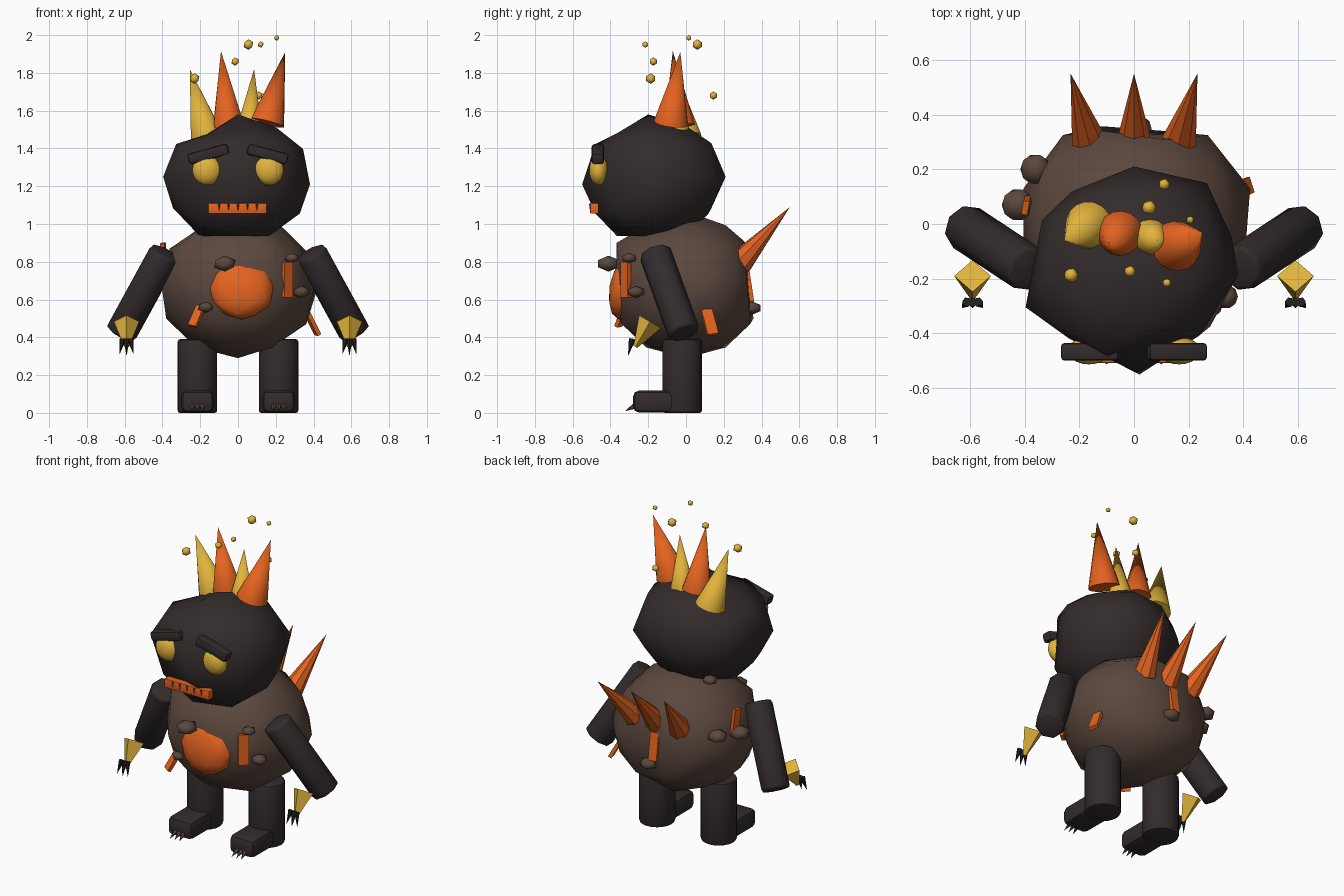
import bpy, bmesh, math
from mathutils import Vector, Matrix, Euler

cube = bpy.data.objects.get("Cube")
if cube:
    bpy.data.objects.remove(cube, do_unlink=True)


def material(name, r, g, b):
    m = bpy.data.materials.new(name)
    m.use_nodes = True
    m.diffuse_color = (r, g, b, 1)
    m.node_tree.nodes["Principled BSDF"].inputs["Base Color"].default_value = (r, g, b, 1)
    return m


CHARCOAL = material("charcoal", 0.033, 0.024, 0.025)
BROWN = material("rock brown", 0.105, 0.065, 0.048)
ORANGE = material("lava orange", 0.77, 0.125, 0.014)
YELLOW = material("ember yellow", 0.76, 0.455, 0.045)
BLACK = material("claw black", 0.015, 0.013, 0.013)


def finish(name, bm, mat, matrix, smooth=None):
    """Turn a bmesh into a placed object; smooth is the sharp-edge angle in degrees."""
    mesh = bpy.data.meshes.new(name)
    bm.to_mesh(mesh)
    bm.free()
    mesh.materials.append(mat)
    ob = bpy.data.objects.new(name, mesh)
    ob.matrix_world = matrix
    bpy.context.collection.objects.link(ob)
    if smooth:
        bpy.ops.object.select_all(action='DESELECT')
        ob.select_set(True)
        bpy.context.view_layer.objects.active = ob
        bpy.ops.object.shade_smooth_by_angle(angle=math.radians(smooth))


def bevel_sharp(bm, width):
    edges = [e for e in bm.edges if e.calc_face_angle(0) > 1]
    bmesh.ops.bevel(bm, geom=edges, offset=width, segments=2, profile=0.5, affect='EDGES')


def ball(name, loc, size, mat, detail=2, nudges=(), under=1, rot=(0, 0, 0)):
    """Scaled icosphere; under stretches the lower half, nudges move the vertex nearest a direction."""
    bm = bmesh.new()
    bmesh.ops.create_icosphere(bm, subdivisions=detail, radius=1)
    grabbed = [(max(bm.verts, key=lambda v: v.co.dot(Vector(d))), Vector(o)) for d, o in nudges]
    for v in bm.verts:
        v.co = Vector(a * b for a, b in zip(v.co, size))
        if v.co.z < 0:
            v.co.z *= under
    for v, offset in grabbed:
        v.co += offset
    finish(name, bm, mat, Matrix.Translation(loc) @ Euler(rot).to_matrix().to_4x4(), 60)


def cone(name, start, end, r1, r2, mat, sides=16, bevel=0, smooth=40):
    """Cone or cylinder from start to end."""
    a, b = Vector(start), Vector(end)
    bm = bmesh.new()
    bmesh.ops.create_cone(bm, cap_ends=True, segments=sides, radius1=r1, radius2=r2,
                          depth=(b - a).length)
    if bevel:
        bevel_sharp(bm, bevel)
    turn = (b - a).to_track_quat('Z', 'Y').to_matrix().to_4x4()
    finish(name, bm, mat, Matrix.Translation((a + b) / 2) @ turn, smooth)


def box(name, loc, size, mat, rot=(0, 0, 0), bevel=0):
    bm = bmesh.new()
    bmesh.ops.create_cube(bm, size=1)
    bmesh.ops.scale(bm, vec=size, verts=bm.verts)
    if bevel:
        bevel_sharp(bm, bevel)
    finish(name, bm, mat, Matrix.Translation(loc) @ Euler(rot).to_matrix().to_4x4(),
           40 if bevel else None)


# Boulder body
ball("body", (0, 0, 0.67), (0.425, 0.42, 0.38), BROWN, nudges=[
    ((0, 1, 0), (0, -0.09, 0)), ((0, -1, 0), (0, 0.05, 0)), ((0, 0, 1), (0, 0.05, 0)),
    ((0.95, 0.31, 0), (0.02, 0, 0)), ((0.59, 0.81, 0), (0.02, -0.015, 0)),
    ((-0.59, 0.81, 0), (-0.01, -0.015, 0)), ((0.28, 0.85, 0.45), (0, -0.05, 0.07)),
    ((0.28, -0.85, 0.45), (0, -0.01, 0.06)), ((-0.72, -0.53, 0.45), (0, 0, 0.05))])

# Head with a sloping crown, flattened face and underside
ball("head", (0, -0.18, 1.25), (0.385, 0.37, 0.33), CHARCOAL, under=1.12, nudges=[
    ((0, 0, 1), (0, -0.02, 0)), ((0, 0, -1), (0, 0, 0.055)),
    ((0.16, -0.5, 0.85), (0, 0, -0.05)), ((-0.43, -0.31, 0.85), (0, 0, -0.06)),
    ((-0.43, 0.31, 0.85), (0, 0, -0.055)), ((0.53, 0, 0.85), (0, 0, -0.02)),
    ((0.16, 0.5, 0.85), (0, 0, -0.015)), ((0.28, 0.85, 0.45), (0, 0, 0.03)),
    ((0, -1, 0), (0.02, 0, -0.04)), ((0, 1, 0), (0, 0.02, 0)),
    ((0.59, -0.81, 0), (0.01, 0.07, 0)), ((-0.59, -0.81, 0), (-0.01, 0.06, 0)),
    ((0.28, -0.85, 0.45), (0, 0.07, 0.02)), ((-0.28, -0.85, -0.45), (0, 0.07, 0)),
    ((-0.95, -0.31, 0), (-0.03, -0.01, 0)), ((-0.95, 0.31, 0), (0.03, 0.08, 0)),
    ((0.95, 0.31, 0), (-0.01, 0.02, 0)), ((0.95, -0.31, 0), (0.015, 0.11, -0.04)),
    ((0.59, 0.81, 0), (0.04, 0.03, 0))])

# Glowing belly
ball("belly_patch", (0.02, -0.335, 0.657), (0.175, 0.072, 0.163), ORANGE, rot=(-0.15, 0, 0))

# Limbs and face pieces on both sides
for s, side in ((1, "left"), (-1, "right")):
    cone(side + "_arm", (s * 0.385, -0.165, 0.85), (s * 0.62, -0.01, 0.42),
         0.087, 0.087, CHARCOAL, 8, 0.016, 50)
    cone(side + "_hand", (s * 0.59, -0.19, 0.483), (s * 0.59, -0.268, 0.35),
         0.067, 0.012, YELLOW, 4, smooth=None)
    for i in (-1, 0, 1):
        x = s * 0.59 + i * 0.02
        cone(f"{side}_finger_claw", (x, -0.285, 0.39), (x + i * 0.018, -0.307, 0.308 - 0.008 * (i == 0)),
             0.018, 0, BLACK, 6)
        x = s * 0.215 + i * 0.025
        cone(f"{side}_toe_claw", (x, -0.265, 0.04), (x + i * 0.008, -0.325, 0.008), 0.017, 0, BROWN, 6)
    cone(side + "_leg", (s * 0.215, -0.02, 0), (s * 0.215, -0.02, 0.39),
         0.104, 0.104, CHARCOAL, 20, 0.012)
    box(side + "_foot", (s * 0.215, -0.155, 0.06), (0.172, 0.25, 0.115), CHARCOAL, bevel=0.03)
    ball(side + "_eye", (s * 0.165, -0.463, 1.285), (0.077, 0.05, 0.08), YELLOW, 3)
    box(side + "_brow", (s * 0.157, -0.467, 1.37), (0.22, 0.065, 0.058), CHARCOAL,
        (0, s * 0.26, 0), 0.014)

# Mouth with a row of teeth
box("mouth", (-0.003, -0.485, 1.083), (0.31, 0.045, 0.056), ORANGE, bevel=0.004)
for i in range(5):
    x = -0.1 + i * 0.05
    cone("tooth", (x, -0.503, 1.106), (x, -0.508, 1.07), 0.011, 0, BROWN, 4)

# Flame crown
for start, end, r, mat in [
        ((-0.05, -0.035, 1.52), (-0.09, -0.07, 1.915), 0.083, ORANGE),
        ((0.155, -0.08, 1.535), (0.25, -0.03, 1.91), 0.092, ORANGE),
        ((-0.165, -0.005, 1.46), (-0.255, -0.06, 1.82), 0.088, YELLOW),
        ((0.06, -0.05, 1.5), (0.085, -0.06, 1.82), 0.068, YELLOW)]:
    cone("flame", start, end, r, 0, mat, 16)

# Sparks floating over the crown
for x, y, z, r in [(-0.23, -0.187, 1.77, 0.028), (-0.015, -0.173, 1.86, 0.022),
                   (0.055, 0.06, 1.95, 0.028), (0.12, -0.215, 1.95, 0.017),
                   (0.205, 0.015, 1.985, 0.015), (0.11, 0.145, 1.68, 0.022)]:
    ball("spark", (x, y, z), (r, r, r), YELLOW, 1)

# Back spikes
for i in (-1, 0, 1):
    cone("back_spike", (i * 0.16, 0.285, 0.795), (i * 0.232, 0.55, 1.09), 0.068, 0, ORANGE, 8,
         smooth=None)

# Lava cracks: pitch, roll, then turned to face away from the body
for loc, w, h, pitch, roll in [
        ((-0.215, -0.335, 0.52), 0.05, 0.14, -0.5, 0.15),
        ((0.262, -0.32, 0.705), 0.06, 0.19, 0, 0),
        ((0.39, 0.125, 0.48), 0.06, 0.15, -0.5, -0.1),
        ((-0.015, 0.337, 0.665), 0.055, 0.17, -0.15, 0),
        ((-0.395, 0.07, 0.825), 0.05, 0.15, 0, 0.15)]:
    box("lava_crack", loc, (w, 0.022, h), ORANGE, (pitch, roll, math.atan2(loc[0], -loc[1])))

# Flat stones stuck to the body
for x, y, z, r in [(-0.07, -0.41, 0.79, 0.065), (0.285, -0.3, 0.82, 0.042),
                   (0.335, -0.265, 0.64, 0.05), (-0.17, -0.34, 0.56, 0.046),
                   (0.015, 0.347, 0.555, 0.056), (-0.36, 0.2, 0.77, 0.062),
                   (-0.425, 0.07, 0.76, 0.065), (-0.21, 0.06, 1.03, 0.045)]:
    ball("stone", (x, y, z), (r, r, r * 0.65), BROWN, 1)
